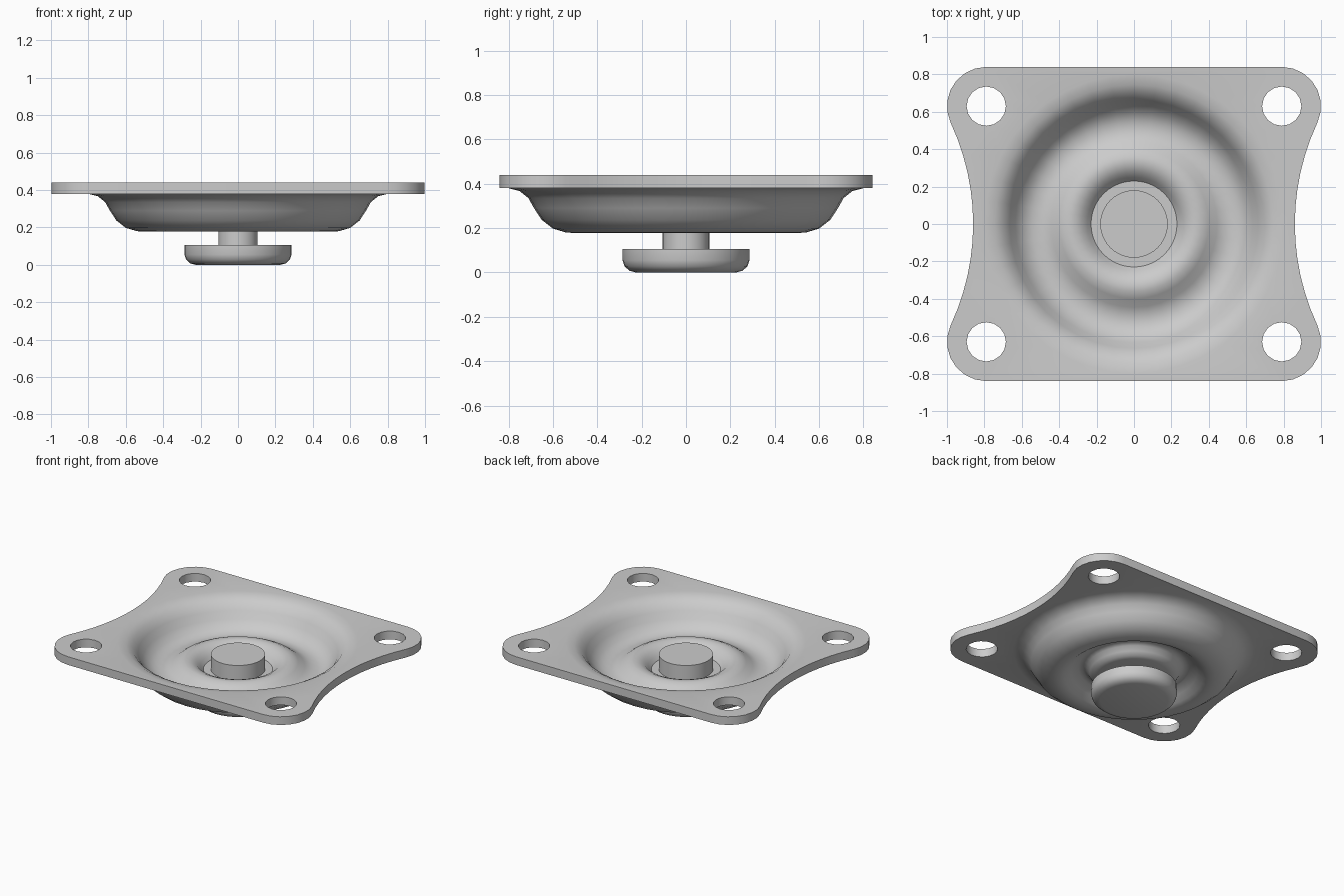
import bpy, bmesh
from math import cos, sin, tau, radians, pi, asin

if "Cube" in bpy.data.objects:
    bpy.data.objects.remove(bpy.data.objects["Cube"])

SEG = 40
TOP, BOT = 0.44, 0.38


def circle(cx, cy, r, n):
    return [(cx + r * cos(tau * i / n), cy + r * sin(tau * i / n)) for i in range(n)]


def lathe(bm, profile):
    rings = []
    for r, z in profile:
        if r == 0:
            rings.append([bm.verts.new((0, 0, z))] * SEG)
        else:
            rings.append([bm.verts.new((x, y, z)) for x, y in circle(0, 0, r, SEG)])
    for a, b in zip(rings, rings[1:]):
        for i in range(SEG):
            j = (i + 1) % SEG
            quad = list(dict.fromkeys((a[i], a[j], b[j], b[i])))
            bm.faces.new(quad)


def finish(bm, name):
    bmesh.ops.remove_doubles(bm, verts=bm.verts[:], dist=1e-4)
    bmesh.ops.recalc_face_normals(bm, faces=bm.faces[:])
    mesh = bpy.data.meshes.new(name)
    bm.to_mesh(mesh)
    bm.free()
    ob = bpy.data.objects.new(name, mesh)
    bpy.context.collection.objects.link(ob)
    bpy.ops.object.select_all(action='DESELECT')
    ob.select_set(True)
    bpy.context.view_layer.objects.active = ob
    bpy.ops.object.shade_smooth_by_angle(angle=radians(35))


# Plate outline: round corners joined by concave side arcs
HX, HY, CR = 0.79, 0.63, 0.21
R, CX = 1.278, 2.138
tangent = asin(HY / (R + CR))
side = [(CX - R * cos(a), R * sin(a)) for a in (tangent * i / 6 for i in range(6))]
corner = [(HX + CR * cos(a), HY + CR * sin(a))
          for a in (-tangent + (pi / 2 + tangent) * i / 7 for i in range(8))]
quarter = side + corner
half = [(x, -y) for x, y in reversed(quarter[1:])] + quarter
outline = half + [(-x, y) for x, y in reversed(half)]
holes = [circle(sx * HX, sy * HY, 0.105, 16) for sx in (-1, 1) for sy in (-1, 1)]
rim = circle(0, 0, 0.80, SEG)

# Flat flange: top and bottom skins plus the walls of the edge and bolt holes
bm = bmesh.new()
skins = []
for z, nz in ((TOP, 1), (BOT, -1)):
    loops, edges = [], []
    for pts in [outline] + holes + [rim]:
        vs = [bm.verts.new((x, y, z)) for x, y in pts]
        edges += [bm.edges.new((vs[i - 1], vs[i])) for i in range(len(vs))]
        loops.append(vs)
    bmesh.ops.triangle_fill(bm, edges=edges, use_beauty=True, normal=(0, 0, nz))
    skins.append(loops)
for a, b in list(zip(*skins))[:-1]:
    for i in range(len(a)):
        bm.faces.new((a[i - 1], a[i], b[i], b[i - 1]))

# Pressed dish with raised ring and flat centre, welded to the flange
dish = [(.80, TOP), (.745, .43), (.70, .405), (.665, .36), (.635, .31), (.595, .265),
        (.545, .242), (.49, .242), (.445, .26), (.40, .293), (.36, .312), (.32, .312),
        (.28, .295), (.25, .265), (.23, .24), (.10, .24),
        (.10, .18), (.24, .18), (.27, .187), (.295, .21), (.315, .24), (.34, .252),
        (.37, .25), (.42, .22), (.46, .19), (.50, .178), (.54, .18), (.60, .198),
        (.65, .237), (.685, .29), (.71, .335), (.75, .367), (.80, BOT)]
lathe(bm, dish)
finish(bm, "mounting_plate")

# Rivet pin: rounded lower button, stem, and upper head
bm = bmesh.new()
lathe(bm, [(0, 0), (.225, 0), (.255, .008), (.277, .028), (.286, .055), (.286, .105),
           (.105, .105), (.105, .24), (.18, .24), (.18, .35), (0, .35)])
finish(bm, "centre_pin")
